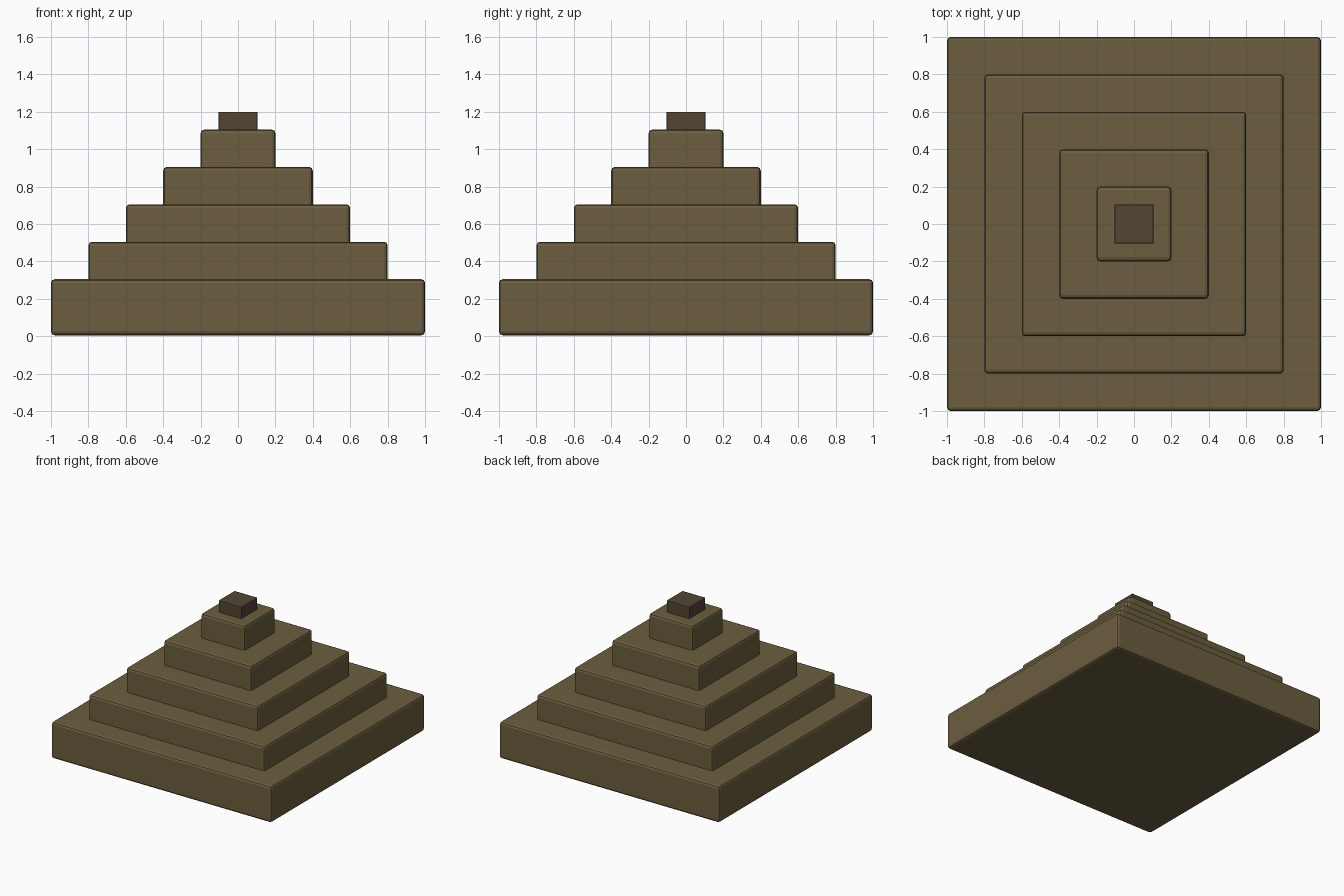
import bpy

if "Cube" in bpy.data.objects:
    bpy.data.objects.remove(bpy.data.objects["Cube"])


def material(name, color):
    m = bpy.data.materials.new(name)
    m.diffuse_color = (*color, 1)
    m.use_nodes = True
    m.node_tree.nodes["Principled BSDF"].inputs["Base Color"].default_value = m.diffuse_color
    return m


def block(name, half, z0, z1, mat, bevel):
    bpy.ops.mesh.primitive_cube_add(size=1, location=(0, 0, (z0 + z1) / 2))
    ob = bpy.context.object
    ob.name = name
    ob.scale = (half * 2, half * 2, z1 - z0)
    bpy.ops.object.transform_apply(location=False, rotation=False, scale=True)
    ob.data.materials.append(mat)
    if bevel:
        mod = ob.modifiers.new("edge_bevel", 'BEVEL')
        mod.width = bevel
        mod.segments = 2
    return ob


stone = material("sandstone", (0.15, 0.112, 0.05))
dark = material("dark_stone", (0.085, 0.06, 0.034))

# Stepped tiers, each sunk into the one below
for i in range(5):
    top = 0.305 + 0.2 * i
    block(f"tier_{i + 1}", 1 - 0.2 * i, max(0, top - 0.3), top, stone, 0.02)

# Small capstone
block("capstone", 0.104, 1.0, 1.2, dark, 0.004)
